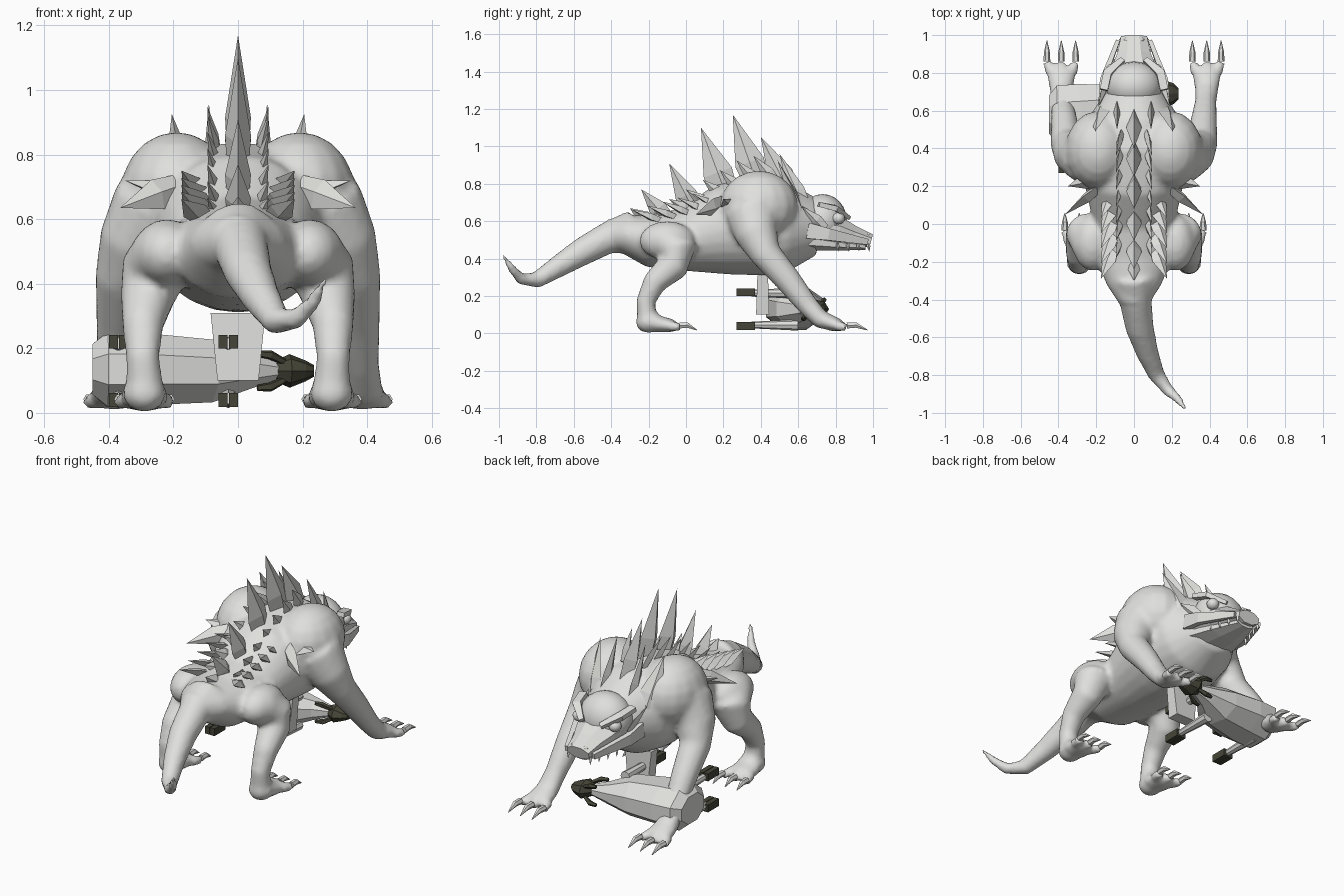
import bpy, bmesh, math
from mathutils import Vector, Matrix

cube = bpy.data.objects.get("Cube")
if cube:
    bpy.data.objects.remove(cube)


def material(name, rgb):
    m = bpy.data.materials.new(name)
    m.use_nodes = True
    m.diffuse_color = (*rgb, 1)
    m.node_tree.nodes["Principled BSDF"].inputs["Base Color"].default_value = (*rgb, 1)
    return m


GREY = material("pale grey", (0.74, 0.74, 0.72))
DARK = material("dark olive", (0.06, 0.06, 0.04))


def finish(bm, name, mat=GREY, smooth=False):
    bmesh.ops.recalc_face_normals(bm, faces=bm.faces)
    for f in bm.faces:
        f.smooth = smooth
    me = bpy.data.meshes.new(name)
    bm.to_mesh(me)
    bm.free()
    me.materials.append(mat)
    ob = bpy.data.objects.new(name, me)
    bpy.context.collection.objects.link(ob)
    return ob


def loft(bm, rings, n=16, side=(1, 0, 0), turn=0.0):
    """Closed tube through (x, y, z, side radius, other radius)."""
    pts = [Vector(r[:3]) for r in rings]
    loops = []
    for i, r in enumerate(rings):
        t = (pts[min(i + 1, len(pts) - 1)] - pts[max(i - 1, 0)]).normalized()
        s = Vector(side)
        s = (s - t * s.dot(t)).normalized()
        u = s.cross(t)
        angles = [2 * math.pi * k / n + turn for k in range(n)]
        loops.append([bm.verts.new(pts[i] + s * math.cos(a) * r[3] + u * math.sin(a) * r[-1])
                      for a in angles])
    for a, b in zip(loops, loops[1:]):
        for k in range(n):
            bm.faces.new((a[k], a[(k + 1) % n], b[(k + 1) % n], b[k]))
    bm.faces.new(loops[0])
    bm.faces.new(loops[-1])


def spike(bm, base, tip, wide, thick, axis=(0, 1, 0)):
    """Leaf-shaped four-sided spine, swelling a little above its root."""
    base, tip = Vector(base), Vector(tip)
    d = tip - base
    w = Vector(axis)
    w = (w - d * w.dot(d) / d.length_squared).normalized()
    q = d.cross(w).normalized()
    rows = []
    for f, k in ((-0.2, 0.8), (0.25, 1.0)):
        c = base + d * f
        rows.append([bm.verts.new(c + o * k) for o in (w * wide, q * thick, -w * wide, -q * thick)])
    top = bm.verts.new(tip)
    for k in range(4):
        j = (k + 1) % 4
        bm.faces.new((rows[0][k], rows[0][j], rows[1][j], rows[1][k]))
        bm.faces.new((rows[1][k], rows[1][j], top))
    bm.faces.new(rows[0])


def ball(bm, c, size, seg=16):
    m = Matrix.Translation(c) @ Matrix.Diagonal((*size, 1))
    bmesh.ops.create_uvsphere(bm, u_segments=seg, v_segments=seg // 2 + 2, radius=1, matrix=m)


# Body: trunk, tail, limbs and toes fused into one skin
bm = bmesh.new()
loft(bm, [(0, -.42, .53, .08, .08), (0, -.33, .53, .14, .1), (0, -.2, .495, .2, .14),
          (0, 0, .5, .215, .17), (0, .2, .555, .26, .245), (0, .4, .575, .29, .265),
          (0, .55, .57, .25, .24), (0, .7, .57, .15, .15)], 24)
loft(bm, [(0, -.28, .54, .12), (.01, -.42, .51, .085), (.03, -.55, .44, .075),
          (.07, -.68, .36, .06), (.12, -.8, .285, .045), (.18, -.88, .29, .033),
          (.235, -.93, .345, .024), (.272, -.98, .42, .01)])
for s in (-1, 1):
    ball(bm, (s * .19, .39, .68), (.175, .21, .19))
    loft(bm, [(s * .25, .36, .63, .15), (s * .325, .38, .52, .112), (s * .36, .43, .42, .083),
              (s * .37, .55, .28, .07), (s * .38, .65, .15, .057), (s * .385, .72, .075, .064, .05),
              (s * .385, .82, .04, .08, .036)])
    ball(bm, (s * .22, -.1, .495), (.105, .15, .105))
    loft(bm, [(s * .22, -.12, .5, .105), (s * .26, -.04, .44, .105), (s * .28, -.07, .36, .085),
              (s * .295, -.17, .27, .064), (s * .295, -.215, .17, .052), (s * .29, -.21, .09, .058),
              (s * .29, -.15, .05, .075, .046), (s * .29, -.07, .04, .075, .036)])
    ball(bm, (s * .29, -.2, .06), (.068, .07, .058))
    for o in (-.06, 0, .06):
        for x, y in ((.385, .8), (.29, -.09)):
            loft(bm, [(s * x + o, y, .04, .028), (s * x + o * 1.25, y + .06, .035, .024)], 10)
body = finish(bm, "body", smooth=True)
rm = body.modifiers.new("fuse", 'REMESH')
rm.mode, rm.voxel_size, rm.use_smooth_shade = 'VOXEL', .016, True
sm = body.modifiers.new("soften", 'SMOOTH')
sm.factor, sm.iterations = .5, 4

# Claws, slightly hooked
bm = bmesh.new()
for s in (-1, 1):
    for o in (-.076, 0, .076):
        for x, y, k in ((.385, .86, 1), (.29, -.035, .85)):
            px = s * x + o
            loft(bm, [(px, y, .042, .018), (px, y + .05 * k, .044, .016),
                      (px, y + .11 * k, .018, .002)], 6)
finish(bm, "claws")

# Central row of back spines: root y, z, tip y, z, half width
bm = bmesh.new()
for y, z, ty, tz, w in ((.54, .78, .4, 1.05, .07), (.37, .83, .25, 1.17, .08),
                        (.2, .78, .08, 1.1, .08), (.03, .68, -.09, .91, .06),
                        (-.12, .63, -.24, .77, .05), (-.2, .6, -.3, .67, .04)):
    spike(bm, (0, y, z), (0, ty, tz), w, .04)
finish(bm, "back_spines")

# Smaller paired spines beside the centre row
bm = bmesh.new()
for s in (-1, 1):
    for i in range(7):
        y = .46 - .09 * i
        z = .83 - .22 * min(1, max(0, (.4 - y) / .5))
        spike(bm, (s * .07, y, z), (s * .095, y - .1, z + .12 - .012 * i), .035, .016)
    # Swept rows over the rump
    for i in range(5):
        y = .16 - .08 * i
        spike(bm, (s * .12, y, .685 - .018 * i), (s * .175, y - .13, .75 - .022 * i),
              .04, .02, (s, 0, -.4))
    # Broad flank spines, swept outward and back
    spike(bm, (s * .22, .24, .69), (s * .35, .2, .72), .05, .025, (0, 1, .4))
    spike(bm, (s * .21, .17, .69), (s * .365, .05, .635), .05, .028, (0, .4, 1))
    # Tall spines at the neck and shoulders
    spike(bm, (s * .17, .605, .66), (s * .205, .49, .925), .06, .022, (s, -.6, 0))
    spike(bm, (s * .09, .62, .7), (s * .09, .5, .96), .045, .018)
finish(bm, "side_spines")

# Head: skull and eyes
bm = bmesh.new()
ball(bm, (0, .73, .605), (.15, .13, .14), 20)
finish(bm, "skull", smooth=True)
bm = bmesh.new()
for s in (-1, 1):
    ball(bm, (s * .115, .815, .615), (.035, .035, .032), 12)
finish(bm, "eyes", smooth=True)

# Faceted snout and lower jaw
bm = bmesh.new()
loft(bm, [(0, .68, .55, .165, .11), (0, .82, .54, .13, .09), (0, .9, .52, .095, .058),
          (0, .99, .495, .075, .038)], 8, turn=math.pi / 8)
finish(bm, "snout")
bm = bmesh.new()
loft(bm, [(0, .66, .49, .16, .05), (0, .8, .475, .12, .035), (0, .96, .465, .055, .02)],
     8, turn=math.pi / 8)
finish(bm, "lower_jaw")

# Brow ridges and cheek plates
bm = bmesh.new()
for s in (-1, 1):
    loft(bm, [(s * .16, .71, .69, .03, .018), (s * .14, .8, .67, .032, .02),
              (s * .06, .87, .62, .02, .015)], 4, turn=math.pi / 4)
    loft(bm, [(s * .17, .65, .55, .025, .06), (s * .165, .76, .53, .022, .045),
              (s * .085, .97, .49, .015, .022)], 4, turn=math.pi / 4)
    spike(bm, (s * .155, .72, .58), (s * .19, .62, .68), .035, .015)
finish(bm, "face_plates")

# Teeth and nostril bumps
bm = bmesh.new()
for s in (-1, 1):
    for i in range(4):
        y, x = .81 + .055 * i, .125 - .018 * i
        spike(bm, (s * x, y, .475), (s * x, y + .005, .437), .01, .008)
    ball(bm, (s * .035, .975, .52), (.022, .016, .018), 10)
finish(bm, "teeth_and_nostrils")

# Weapon lying below the chest: tapered hull along x
bm = bmesh.new()
loft(bm, [(-.45, .58, .135, .11, .085), (-.405, .58, .135, .165, .125),
          (-.28, .585, .135, .17, .12), (-.09, .61, .13, .14, .105),
          (.03, .66, .13, .07, .06), (.12, .68, .13, .035, .03)], 8, (0, 1, 0), math.pi / 8)
finish(bm, "weapon_hull")

# Grip plate and rods behind the hull
bm = bmesh.new()
loft(bm, [(0, .41, .1, .09, .05), (0, .41, .31, .12, .04)], 4, turn=math.pi / 4)
for x in (-.37, -.03):
    for z in (.045, .215):
        loft(bm, [(x, .35, z, .018), (x, .6, z, .03)], 8)
finish(bm, "weapon_grip_and_rods")

# Dark rod ends
bm = bmesh.new()
for x in (-.37, -.03):
    for z in (.04, .22):
        for o in (-.016, .016):
            loft(bm, [(x + o, .27, z, .02, .03), (x + o, .37, z, .02, .03)], 4, turn=math.pi / 4)
finish(bm, "weapon_rod_ends", DARK)

# Dark muzzle with prongs
bm = bmesh.new()
loft(bm, [(.11, .68, .13, .03), (.16, .69, .13, .075, .052), (.21, .69, .13, .055, .032),
          (.235, .69, .13, .03, .018)], 8, (0, 1, 0))
for a in range(4):
    c, q = math.cos(math.pi / 4 + a * math.pi / 2), math.sin(math.pi / 4 + a * math.pi / 2)
    loft(bm, [(.06, .68 + c * .08, .13 + q * .075, .01), (.1, .685 + c * .075, .13 + q * .07, .015),
              (.15, .69 + c * .045, .13 + q * .035, .01)], 5, (0, 1, 0))
finish(bm, "weapon_muzzle", DARK)
